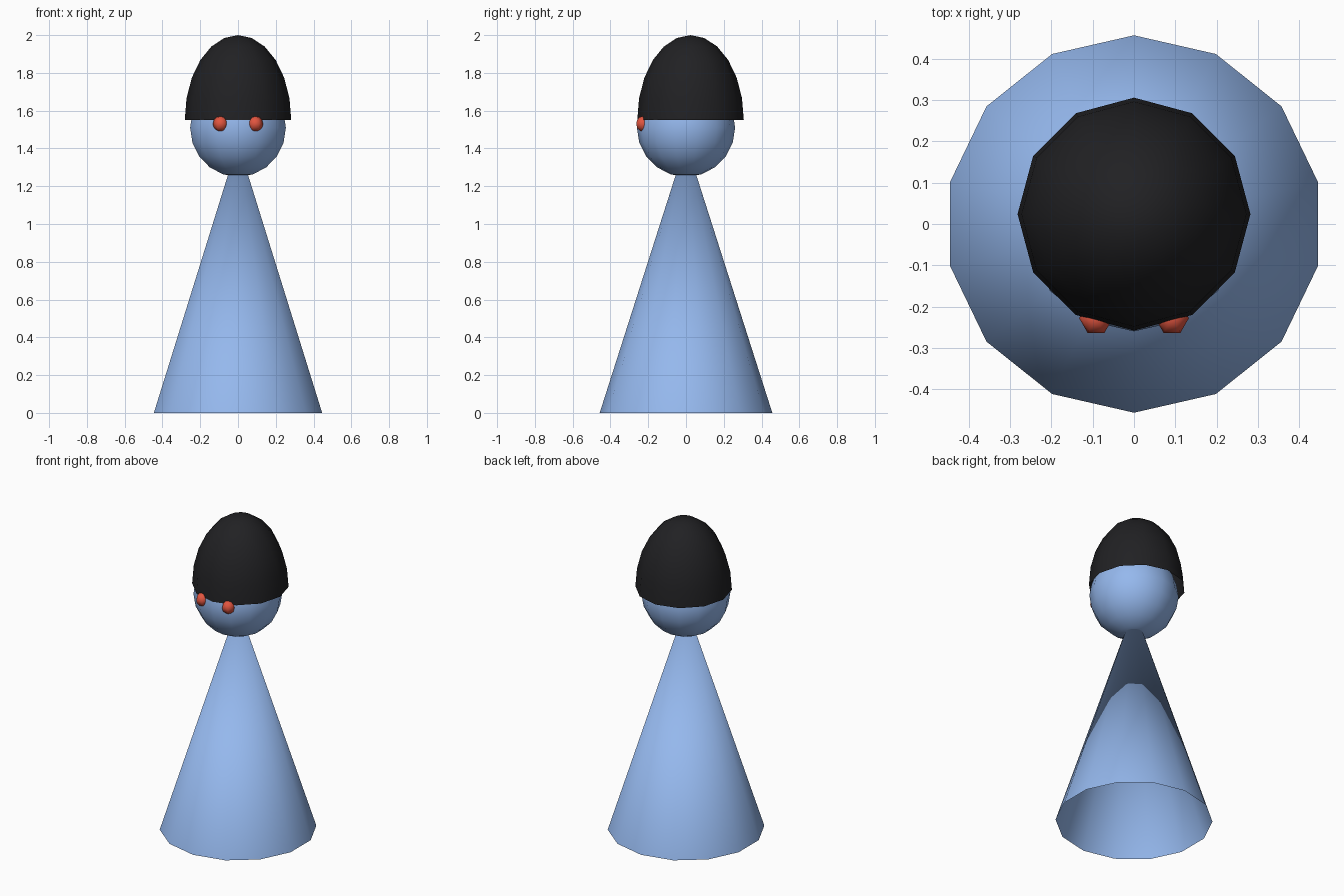
import bpy
from math import pi, sin, cos

if "Cube" in bpy.data.objects:
    bpy.data.objects.remove(bpy.data.objects["Cube"])


def material(name, rgb):
    m = bpy.data.materials.new(name)
    m.diffuse_color = (*rgb, 1)
    m.use_nodes = True
    m.node_tree.nodes["Principled BSDF"].inputs["Base Color"].default_value = m.diffuse_color
    return m


blue = material("blue", (0.30, 0.48, 0.85))
black = material("black", (0.015, 0.015, 0.017))
red = material("red", (0.75, 0.09, 0.05))


def lathe(name, profile, sides, turn, loc, mat):
    """Revolve (radius, z) points; zero radius makes a pole."""
    verts, rings, faces = [], [], []
    for r, z in profile:
        n = 1 if r < 1e-6 else sides
        rings.append([len(verts) + (i % n) for i in range(sides)])
        verts += [(r * cos(turn + 2 * pi * i / sides),
                   r * sin(turn + 2 * pi * i / sides), z) for i in range(n)]
    for a, b in zip(rings, rings[1:]):
        for i in range(sides):
            j = (i + 1) % sides
            faces.append(list(dict.fromkeys([a[i], a[j], b[j], b[i]])))
    me = bpy.data.meshes.new(name)
    me.from_pydata(verts, [], faces)
    me.materials.append(mat)
    me.shade_smooth()
    ob = bpy.data.objects.new(name, me)
    ob.location = loc
    bpy.context.collection.objects.link(ob)
    return ob


def arc(r, h, start, steps):
    """Elliptical profile from angle start up to the top pole."""
    angles = [start + (pi / 2 - start) * i / steps for i in range(steps + 1)]
    return [(r * cos(a), h * sin(a)) for a in angles]


# Body: open cone whose tip sits inside the head
lathe("body", [(0.457, 0), (0, 1.43)], 14, pi / 2, (0, 0, 0), blue)

# Head
lathe("head", arc(0.26, 0.26, -pi / 2, 10), 14, pi / 2, (0, 0, 1.51), blue)

# Tall domed hat, set slightly back
lathe("hat", arc(0.282, 0.45, 0, 6), 12, pi / 2, (0, 0.024, 1.55), black)

# Eyes
for side, x in (("left", -0.092), ("right", 0.092)):
    lathe(side + "_eye", arc(0.041, 0.041, -pi / 2, 6), 6, 0,
          (x, -0.228, 1.53), red)
